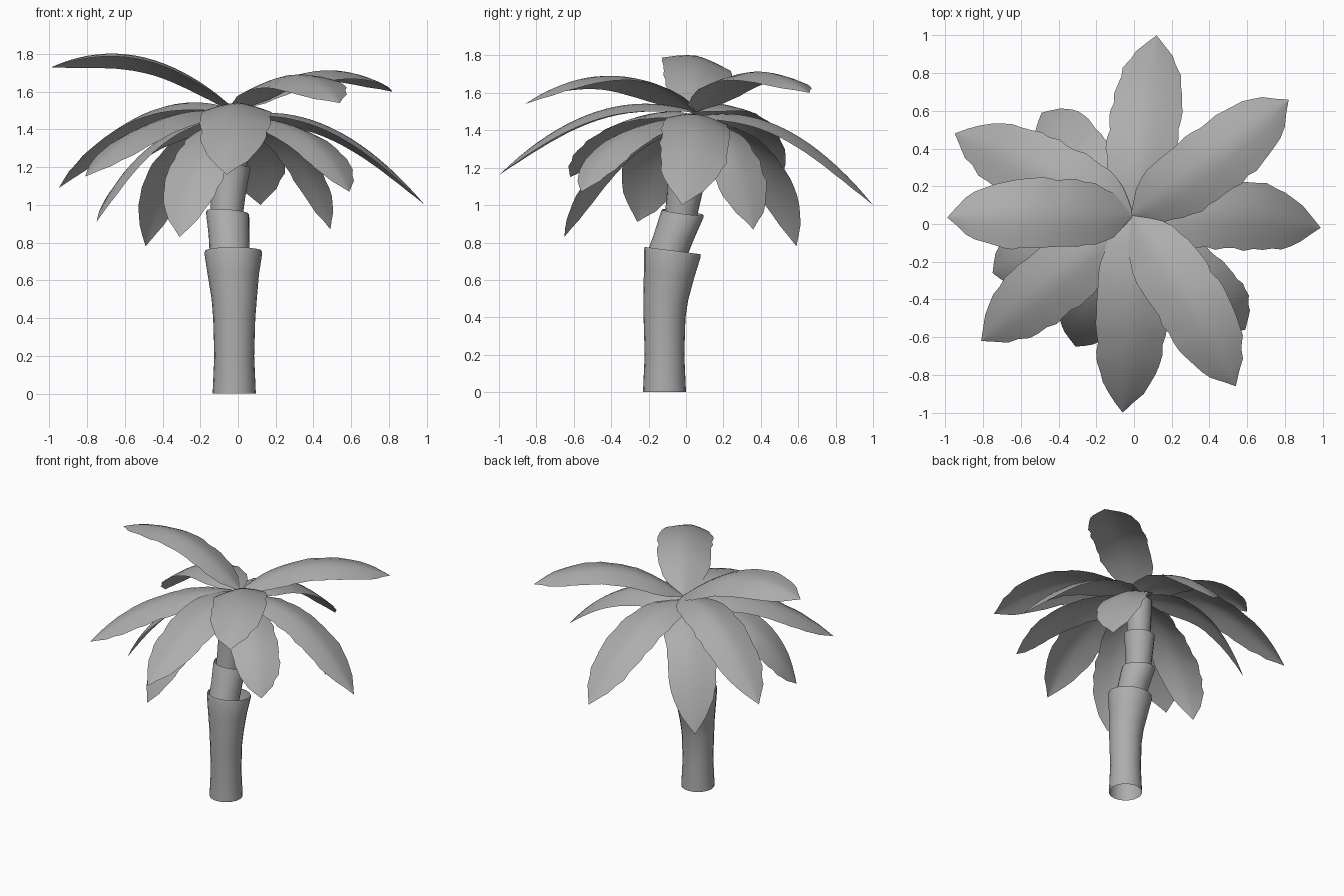
import bpy, math, random
from mathutils import Vector, Euler

random.seed(4)
cube = bpy.data.objects.get("Cube")
if cube:
    bpy.data.objects.remove(cube)

grey = bpy.data.materials.new("plain grey")
grey.use_nodes = True
COLOUR = (0.42, 0.42, 0.42, 1)
grey.diffuse_color = COLOUR
grey.node_tree.nodes["Principled BSDF"].inputs["Base Color"].default_value = COLOUR


def make_object(name, verts, faces):
    mesh = bpy.data.meshes.new(name)
    mesh.from_pydata(verts, [], faces)
    mesh.materials.append(grey)
    mesh.shade_smooth()
    obj = bpy.data.objects.new(name, mesh)
    bpy.context.collection.objects.link(obj)
    return obj


def trunk_section(name, rings, sides=20):
    """Open tube through rings of (x, y, z, radius, tilt x, tilt y)."""
    verts, faces = [], []
    for x, y, z, r, tx, ty in rings:
        turn = Euler((tx, ty, 0)).to_matrix()
        for i in range(sides):
            a = math.tau * i / sides
            verts.append(Vector((x, y, z)) + turn @ Vector((r * math.cos(a), r * math.sin(a), 0)))
    for k in range(len(rings) - 1):
        for i in range(sides):
            j = (i + 1) % sides
            a, b = k * sides, (k + 1) * sides
            faces.append((a + i, a + j, b + j, b + i))
    return make_object(name, verts, faces)


HALF_WIDTHS = [0.01, 0.115, 0.16, 0.178, 0.182, 0.185, 0.184, 0.175, 0.15, 0.095, 0.0]
ACROSS = [-1, -0.6, -0.25, 0, 0.25, 0.6, 1]


def frond(name, tip, mid_z, base_z, droop=0.0, width=1.0, roll=0.0, bow=0.0):
    """Gently arched leaf from the crown to its tip, with ragged edges."""
    base = Vector((-0.01, 0.045, base_z))
    tip = Vector(tip)
    run = Vector((tip.x - base.x, tip.y - base.y, 0))
    side = Vector((-run.y, run.x, 0)).normalized()
    steps = 2 * (len(HALF_WIDTHS) - 1)
    verts, faces = [], []
    for k in range(steps + 1):
        t = k / steps
        # Height passes through base, middle and tip
        z = (base_z * (1 - t) * (1 - 2 * t) + mid_z * 4 * t * (1 - t) + tip.z * t * (2 * t - 1))
        centre = base + run * (t + droop * t * (1 - t)) + side * (bow * 4 * t * (1 - t))
        centre.z = z
        i = min(k // 2, len(HALF_WIDTHS) - 2)
        f = k / 2 - i
        half = width * (HALF_WIDTHS[i] * (1 - f) + HALF_WIDTHS[i + 1] * f)
        left, right = (1 + random.uniform(-0.05, 0.05) for _ in range(2))
        for u in ACROSS:
            ragged = left if u < 0 else right
            p = centre + side * (u * half * ragged)
            p.z += half * (roll * u - 0.25 * abs(u) ** 1.5)
            verts.append(p)
    n = len(ACROSS)
    for k in range(steps):
        for i in range(n - 1):
            a = k * n + i
            faces.append((a, a + n, a + n + 1, a + 1))
    return make_object(name, verts, faces)


# Trunk: stacked, flaring tubes that lean backwards
trunk_section("trunk_base", [
    (-0.02, -0.115, 0, 0.115, 0, 0), (-0.02, -0.115, 0.2, 0.106, 0, 0),
    (-0.02, -0.115, 0.4, 0.112, -0.03, 0), (-0.02, -0.108, 0.5, 0.12, -0.06, 0),
    (-0.025, -0.09, 0.63, 0.136, -0.1, 0), (-0.025, -0.074, 0.74, 0.153, -0.13, 0),
    (-0.025, -0.072, 0.757, 0.15, -0.13, 0)])
trunk_section("trunk_lower_middle", [
    (-0.043, -0.115, 0.7, 0.106, -0.12, 0.05), (-0.048, -0.065, 0.83, 0.108, -0.12, 0.06),
    (-0.055, -0.02, 0.95, 0.115, -0.13, 0.08), (-0.055, -0.018, 0.962, 0.112, -0.13, 0.08)])
trunk_section("trunk_upper_middle", [
    (-0.063, -0.035, 0.9, 0.083, -0.1, 0), (-0.053, -0.01, 1.05, 0.093, -0.1, 0),
    (-0.04, 0.01, 1.2, 0.107, -0.1, 0)])
trunk_section("trunk_top", [
    (-0.04, 0.0, 1.14, 0.075, -0.1, 0), (-0.02, 0.03, 1.3, 0.085, -0.1, 0),
    (-0.01, 0.04, 1.45, 0.09, -0.1, 0)])

# Upper fronds: name, tip, middle height, base height, roll, sideways bow
upper = [
    ("back", (0.12, 1.0, 1.0), 1.41, 1.47, 0, 0),
    ("back_left", (0.82, 0.66, 1.6), 1.71, 1.5, 0, -0.02),
    ("left", (0.99, -0.02, 1.0), 1.41, 1.47, -0.13, 0.04),
    ("front_left", (0.54, -0.86, 1.54), 1.69, 1.5, 0.13, 0.025),
    ("front", (-0.06, -1.0, 1.16), 1.5, 1.5, 0, 0.025),
    ("front_right", (-0.81, -0.62, 1.15), 1.45, 1.48, 0, 0),
    ("right", (-0.99, 0.035, 1.73), 1.78, 1.5, 0.18, -0.015),
    ("back_right", (-0.95, 0.48, 1.09), 1.49, 1.5, 0, -0.01)]
for name, tip, mid_z, base_z, roll, bow in upper:
    frond(name + "_upper_frond", tip, mid_z, base_z, roll=roll, bow=bow)

# Lower, drooping fronds: name, tip, middle height, roll
lower = [
    ("back_right", (-0.49, 0.59, 0.78), 1.3, 0), ("right", (-0.75, -0.26, 0.91), 1.32, 0.3),
    ("front_right", (-0.31, -0.65, 0.83), 1.28, 0), ("front_left", (0.59, -0.56, 1.07), 1.38, 0),
    ("back_left", (0.49, 0.36, 0.87), 1.31, 0)]
for name, tip, mid_z, roll in lower:
    frond(name + "_lower_frond", tip, mid_z, 1.46, droop=0.4, width=0.9, roll=roll)
